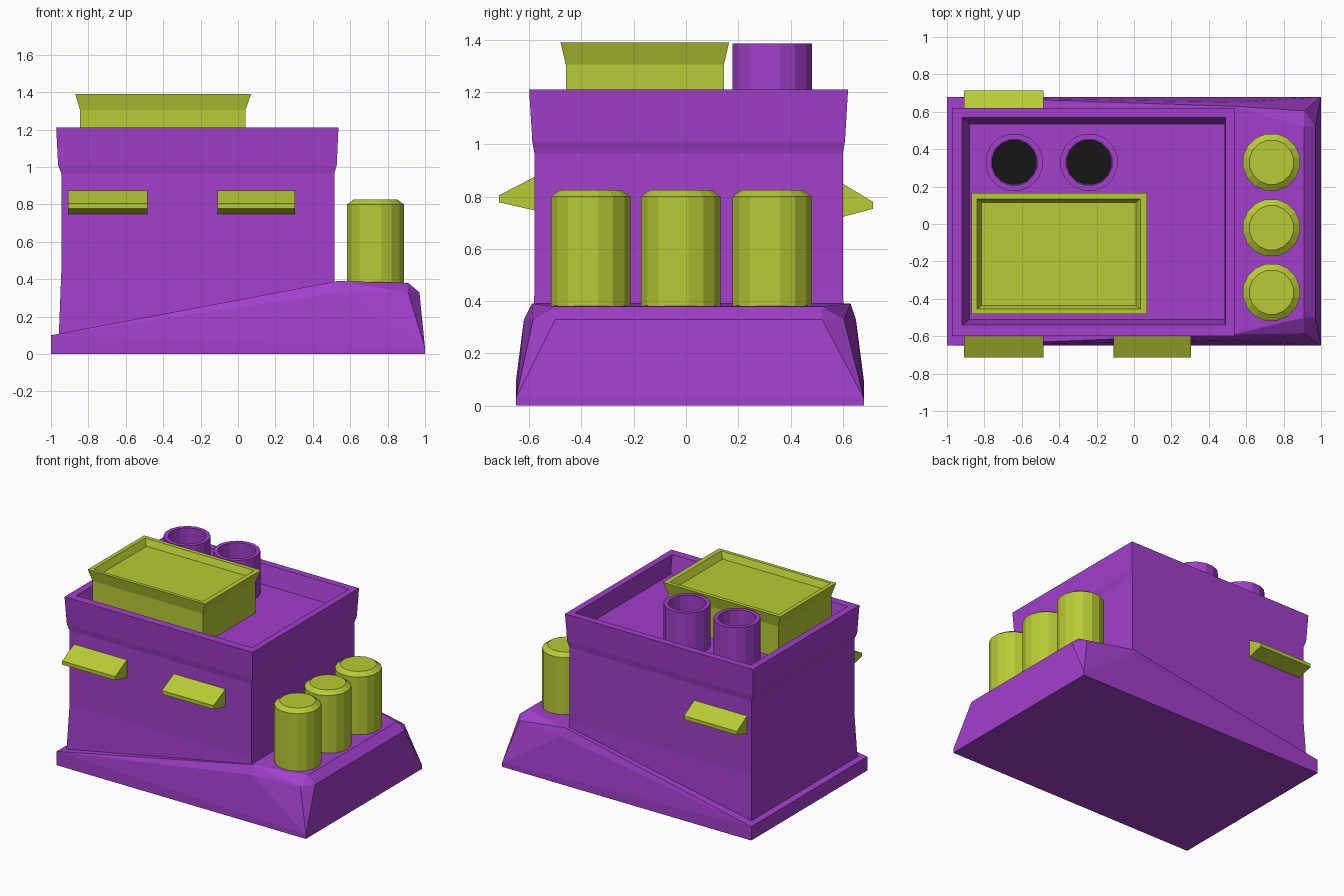
import bpy, bmesh
from math import cos, sin, tau

if "Cube" in bpy.data.objects:
    bpy.data.objects.remove(bpy.data.objects["Cube"])


def material(name, rgb):
    m = bpy.data.materials.new(name)
    m.diffuse_color = (*rgb, 1)
    m.use_nodes = True
    m.node_tree.nodes["Principled BSDF"].inputs["Base Color"].default_value = m.diffuse_color
    return m


PURPLE = material("purple", (0.36, 0.05, 0.60))
LIME = material("lime", (0.48, 0.60, 0.035))
BLACK = material("black", (0.008, 0.008, 0.008))


def finish(bm, name, mat):
    bmesh.ops.recalc_face_normals(bm, faces=bm.faces)
    mesh = bpy.data.meshes.new(name)
    bm.to_mesh(mesh)
    bm.free()
    mesh.materials.append(mat)
    ob = bpy.data.objects.new(name, mesh)
    bpy.context.collection.objects.link(ob)
    return ob


def loft(name, rings, mat):
    """Skin a list of point rings and cap both ends."""
    bm = bmesh.new()
    loops = [[bm.verts.new(p) for p in ring] for ring in rings]
    n = len(loops[0])
    for a, b in zip(loops, loops[1:]):
        for i in range(n):
            j = (i + 1) % n
            bm.faces.new((a[i], a[j], b[j], b[i]))
    bm.faces.new(loops[0])
    bm.faces.new(loops[-1])
    return finish(bm, name, mat)


def rect(x0, x1, y0, y1, z):
    return [(x0, y0, z), (x1, y0, z), (x1, y1, z), (x0, y1, z)]


def turned(name, x, y, profile, mat, sides=16):
    rings = [[(x + r * cos(tau * (i + .5) / sides), y + r * sin(tau * (i + .5) / sides), z)
              for i in range(sides)] for r, z in profile]
    return loft(name, rings, mat)


# Sloping earthwork base with a raised, chamfered platform on the right
bm = bmesh.new()
points = rect(-1, 1, -.65, .68, 0)
points += [(-1, -.65, .10), (-1, .68, .10), (-.97, -.61, .105), (-.97, .63, .105),
           (1, -.65, .03), (1, .68, .03),
           (.53, -.59, .39), (.53, .63, .39), (.55, -.62, .33), (.55, .65, .33),
           (.91, -.50, .38), (.91, .52, .38), (.97, -.50, .33), (.97, .52, .33),
           (.91, -.585, .33), (.91, .605, .33)]
for p in points:
    bm.verts.new(p)
hull = bmesh.ops.convex_hull(bm, input=bm.verts)
loose = [v for v in bm.verts if not v.link_faces]
bmesh.ops.delete(bm, geom=loose, context='VERTS')
finish(bm, "sloped_base", PURPLE)

# Main building with overhanging parapet and sunken roof
loft("building", [
    rect(-.96, .53, -.60, .62, .05),
    rect(-.945, .515, -.58, .60, .43),
    rect(-.945, .515, -.58, .60, .965),
    rect(-.962, .528, -.588, .608, 1.01),
    rect(-.972, .537, -.60, .62, 1.21),
    rect(-.92, .49, -.54, .57, 1.21),
    rect(-.88, .48, -.51, .535, 1.08)], PURPLE)

# Flared roof box with shallow tray top
loft("roof_box", [
    rect(-.845, .04, -.46, .145, 1.07),
    rect(-.845, .04, -.46, .145, 1.305),
    rect(-.87, .07, -.48, .165, 1.39),
    rect(-.84, .035, -.455, .135, 1.39),
    rect(-.815, .01, -.435, .115, 1.345)], LIME)

# Open chimneys with dark shafts
for i, x in enumerate((-.64, -.24)):
    turned(f"chimney_{i + 1}", x, .33,
           [(.155, 1.07), (.155, 1.385), (.125, 1.385), (.125, 1.12)], PURPLE)
    turned(f"chimney_shaft_{i + 1}", x, .33, [(.122, 1.11), (.122, 1.13)], BLACK)

# Storage tanks on the platform
for i, y in enumerate((-.365, -.02, .33)):
    turned(f"tank_{i + 1}", .735, y,
           [(.155, .36), (.155, .80), (.12, .825)], LIME)

# Wedge awnings: two at the front, one at the back
for name, x0, x1, side, wall, tip, dz in (
        ("front_awning_left", -.91, -.485, -1, .57, .715, 0),
        ("front_awning_right", -.11, .305, -1, .57, .715, 0),
        ("back_awning", -.91, -.485, 1, .59, .715, -.025)):
    section = [(wall, .745), (tip, .778), (tip, .805), (wall, .88)]
    loft(name, [[(x, side * y, z + dz) for y, z in section] for x in (x0, x1)], LIME)
